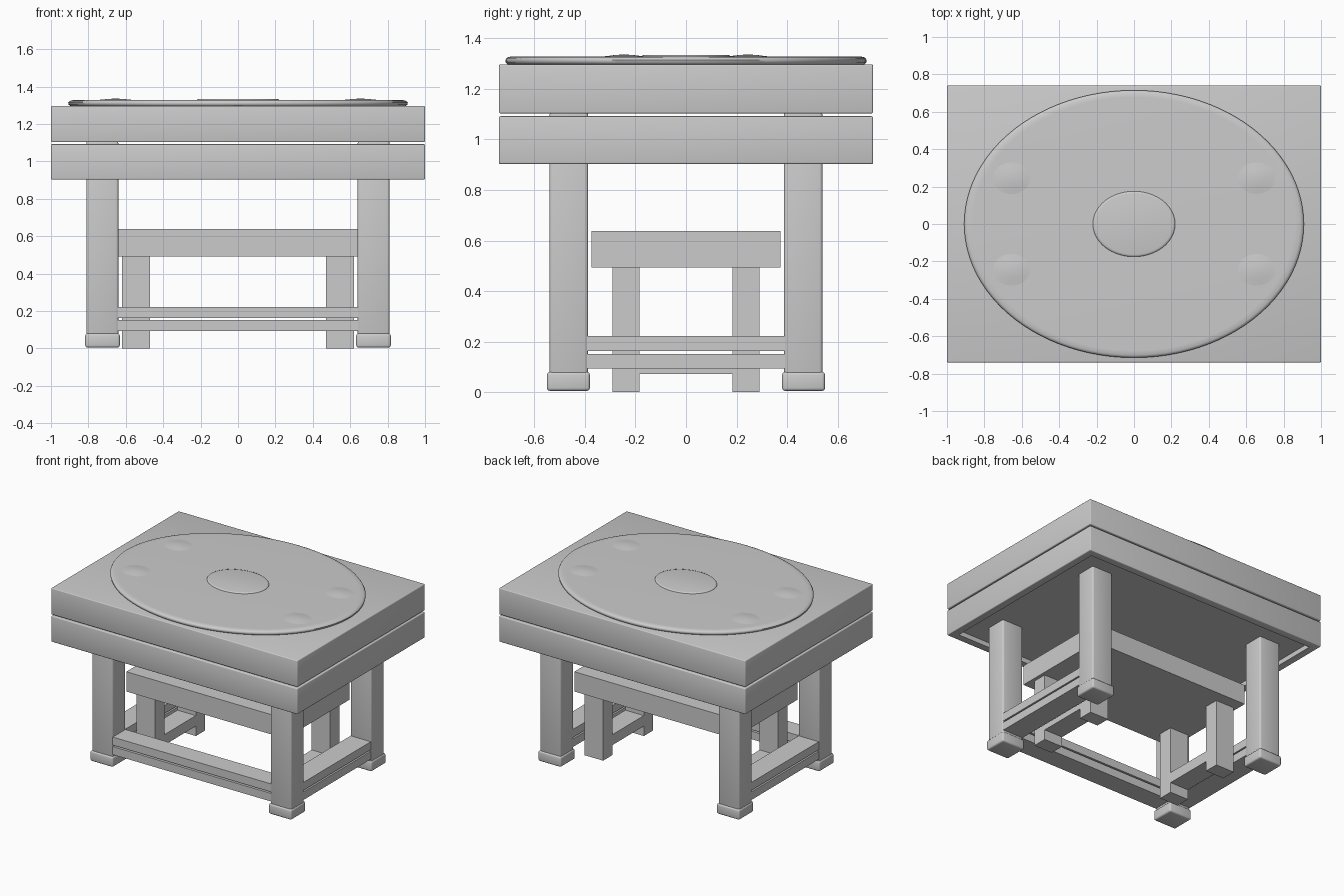
import bpy, bmesh, math

if "Cube" in bpy.data.objects:
    bpy.data.objects.remove(bpy.data.objects["Cube"])


def finish(bm, name):
    me = bpy.data.meshes.new(name)
    bm.to_mesh(me)
    bm.free()
    ob = bpy.data.objects.new(name, me)
    bpy.context.collection.objects.link(ob)
    return ob


def smooth(ob, angle=35):
    bpy.ops.object.select_all(action='DESELECT')
    ob.select_set(True)
    bpy.context.view_layer.objects.active = ob
    bpy.ops.object.shade_smooth_by_angle(angle=math.radians(angle))


def box(name, x0, x1, y0, y1, z0, z1, bevel=0.0, recess=None):
    """Box by extents; recess = (rim width, depth) sinks a panel in the underside."""
    bm = bmesh.new()
    bmesh.ops.create_cube(bm, size=1)
    for v in bm.verts:
        v.co.x = x1 if v.co.x > 0 else x0
        v.co.y = y1 if v.co.y > 0 else y0
        v.co.z = z1 if v.co.z > 0 else z0
    if bevel:
        bmesh.ops.bevel(bm, geom=bm.edges[:], offset=bevel, segments=3,
                        profile=0.5, affect='EDGES')
    if recess:
        bm.normal_update()
        face = max((f for f in bm.faces if f.normal.z < -0.99), key=lambda f: f.calc_area())
        bmesh.ops.inset_region(bm, faces=[face], thickness=recess[0])
        inner = bmesh.ops.extrude_discrete_faces(bm, faces=[face])['faces'][0]
        for v in inner.verts:
            v.co.z += recess[1]
    ob = finish(bm, name)
    if bevel:
        smooth(ob)
    return ob


def lathe(name, profile, ry, loc=(0, 0), steps=96):
    """Spin an (r, z) profile around z, then squash it to an ellipse."""
    bm = bmesh.new()
    vs = [bm.verts.new((r, 0, z)) for r, z in profile]
    es = [bm.edges.new(p) for p in zip(vs, vs[1:])]
    bmesh.ops.spin(bm, geom=vs + es, cent=(0, 0, 0), axis=(0, 0, 1),
                   angle=2 * math.pi, steps=steps, use_duplicate=False)
    bmesh.ops.remove_doubles(bm, verts=bm.verts[:], dist=1e-5)
    for v in bm.verts:
        v.co.y *= ry
        v.co.x += loc[0]
        v.co.y += loc[1]
    bmesh.ops.recalc_face_normals(bm, faces=bm.faces[:])
    ob = finish(bm, name)
    smooth(ob, 50)
    return ob


# Table top slab and apron below it, separated by a narrow gap
box("table_top", -1, 1, -0.74, 0.74, 1.103, 1.297, 0.006)
box("table_apron", -1, 1, -0.74, 0.74, 0.903, 1.092, 0.006, recess=(0.07, 0.035))

# Legs and feet
for sx, xn in ((-1, "left"), (1, "right")):
    for sy, yn in ((-1, "front"), (1, "back")):
        xs = sorted((sx * 0.64, sx * 0.81))
        ys = sorted((sy * 0.387, sy * 0.54))
        box(f"{yn}_{xn}_leg", *xs, *ys, 0.02, 1.11, 0.012)
        xs = sorted((sx * 0.632, sx * 0.817))
        ys = sorted((sy * 0.38, sy * 0.55))
        box(f"{yn}_{xn}_foot", *xs, *ys, 0.005, 0.08, 0.012)

# Paired stretchers on the front and both sides; the back is open
for n, (z0, z1) in (("lower", (0.093, 0.152)), ("upper", (0.163, 0.222))):
    box(f"front_{n}_stretcher", -0.655, 0.655, -0.537, -0.39, z0, z1)
    for s, side in ((-1, "left"), (1, "right")):
        xs = sorted((s * 0.643, s * 0.807))
        box(f"{side}_{n}_stretcher", *xs, -0.4, 0.4, z0, z1)

# Bench stored under the table
box("bench_seat", -0.645, 0.645, -0.374, 0.374, 0.493, 0.638)
for sx, xn in ((-1, "left"), (1, "right")):
    xs = sorted((sx * 0.47, sx * 0.62))
    for sy, yn in ((-1, "front"), (1, "back")):
        ys = sorted((sy * 0.183, sy * 0.29))
        box(f"bench_{yn}_{xn}_leg", *xs, *ys, 0.0, 0.5)
    box(f"bench_{xn}_stretcher", *xs, -0.19, 0.19, 0.073, 0.15)

# Oval inlay with a rounded rim
lathe("oval_inlay", [(0, 1.328), (0.86, 1.328), (0.89, 1.327), (0.902, 1.322),
                     (0.908, 1.314), (0.905, 1.303), (0.895, 1.296), (0, 1.296)],
      0.715 / 0.908)

# Raised centre oval
lathe("centre_oval", [(0, 1.335), (0.205, 1.335), (0.216, 1.333), (0.22, 1.328),
                      (0.22, 1.32), (0, 1.32)], 0.175 / 0.22, steps=64)

# Four low bumps at the seats
for sx in (-1, 1):
    for sy in (-1, 1):
        lathe("seat_bump", [(0, 1.336), (0.04, 1.3345), (0.07, 1.331),
                            (0.105, 1.3275), (0.105, 1.325), (0, 1.325)],
              0.85, (sx * 0.655, sy * 0.245), 32)
